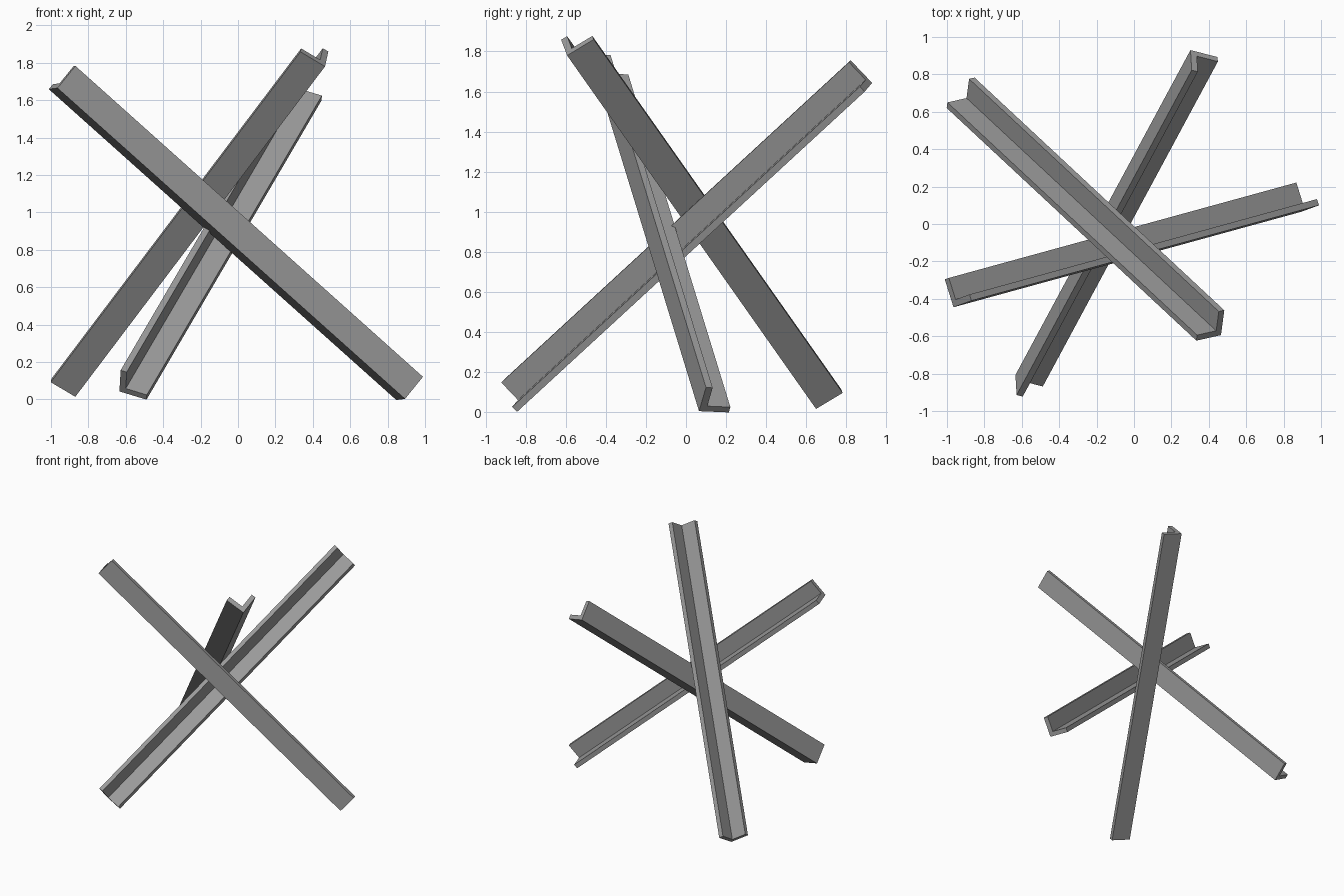
import bpy
import bmesh
from mathutils import Vector

cube = bpy.data.objects.get("Cube")
if cube:
    bpy.data.objects.remove(cube, do_unlink=True)

LEG = 0.156    # width of each flange
THICK = 0.035  # flange thickness

# Plain steel
steel = bpy.data.materials.new("steel_grey")
steel.use_nodes = True
colour = (0.33, 0.33, 0.33, 1.0)
steel.diffuse_color = colour
steel.node_tree.nodes["Principled BSDF"].inputs["Base Color"].default_value = colour


def angle_beam(name, low, high, flange):
    """L-section beam; low and high are the ends of its outer corner edge."""
    low, high = Vector(low), Vector(high)
    axis = (high - low).normalized()
    u = Vector(flange)
    u = (u - axis * u.dot(axis)).normalized()
    v = axis.cross(u)
    section = [(0, 0), (LEG, 0), (LEG, THICK), (THICK, THICK), (THICK, LEG), (0, LEG)]

    bm = bmesh.new()
    end = bm.faces.new([bm.verts.new(low + u * a + v * b) for a, b in section])
    grown = bmesh.ops.extrude_face_region(bm, geom=[end], use_keep_orig=True)
    moved = [g for g in grown["geom"] if isinstance(g, bmesh.types.BMVert)]
    bmesh.ops.translate(bm, verts=moved, vec=high - low)
    bmesh.ops.recalc_face_normals(bm, faces=bm.faces)

    mesh = bpy.data.meshes.new(name)
    bm.to_mesh(mesh)
    bm.free()
    mesh.materials.append(steel)
    obj = bpy.data.objects.new(name, mesh)
    bpy.context.collection.objects.link(obj)
    return obj


# Three crossed beams
angle_beam("front_beam", (0.893, 0.065, 0.003), (-0.965, -0.445, 1.665), (0.102, 0.037, 0.123))
angle_beam("left_leaning_beam", (-0.87, 0.65, 0.014), (0.465, -0.594, 1.78), (0.02, 0.131, 0.083))
angle_beam("rear_leaning_beam", (-0.634, -0.807, 0.043), (0.302, 0.93, 1.643), (0.006, -0.107, 0.111))
